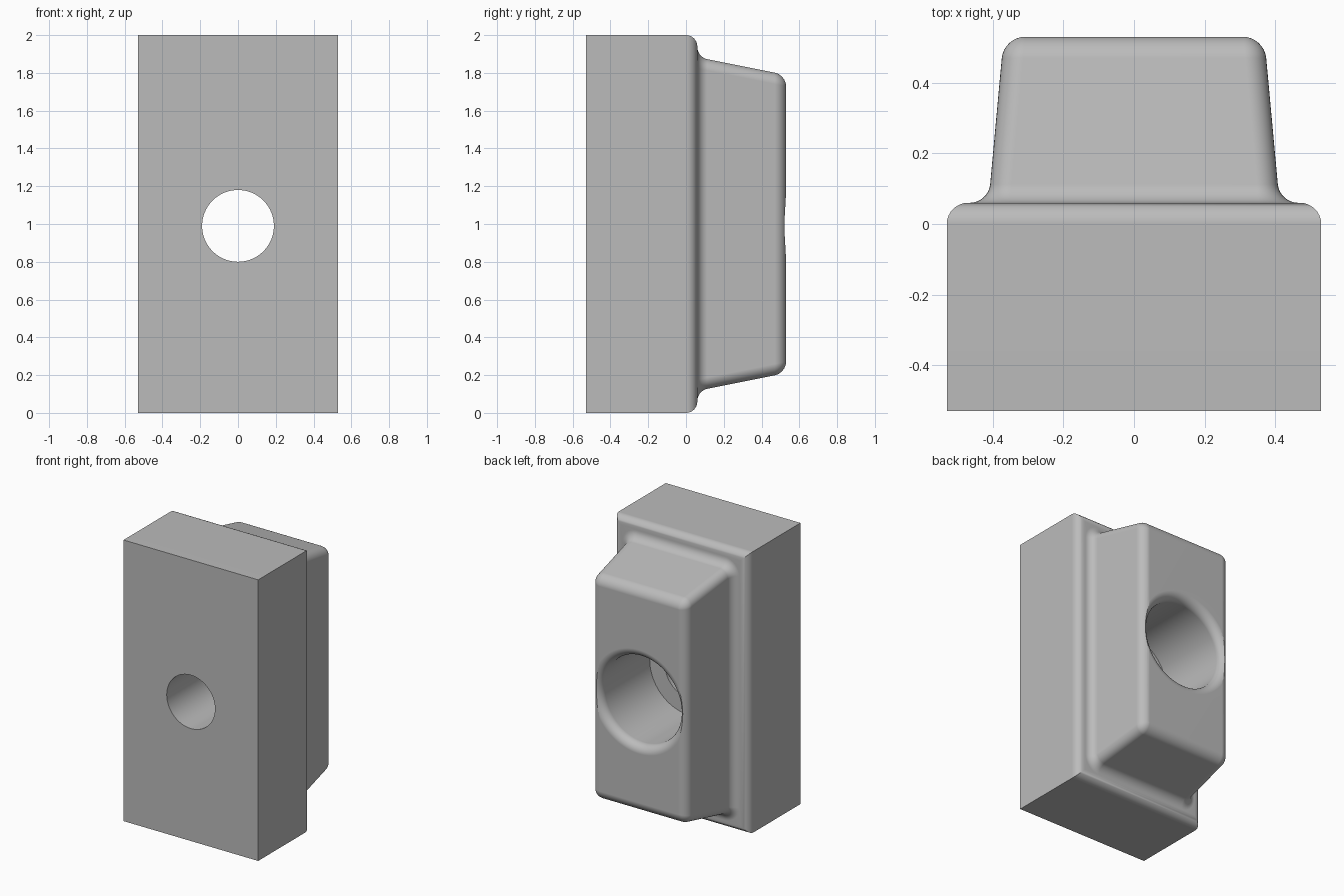
import bpy, bmesh
from math import sin, cos, pi

cube = bpy.data.objects.get("Cube")
if cube:
    bpy.data.objects.remove(cube, do_unlink=True)

MID = 1.0        # height of the block centre
HOLE_Z = 0.99    # height of the bore axis
FIL = 0.06       # edge rounding
STEPS = 8
ARC = [i * pi / 2 / STEPS for i in range(STEPS + 1)]

grey = bpy.data.materials.new("grey metal")
grey.use_nodes = True
grey.diffuse_color = (0.5, 0.5, 0.5, 1)
grey.node_tree.nodes["Principled BSDF"].inputs["Base Color"].default_value = (0.5, 0.5, 0.5, 1)


def mesh_object(name, bm):
    bmesh.ops.remove_doubles(bm, verts=bm.verts, dist=0.0005)
    bmesh.ops.recalc_face_normals(bm, faces=bm.faces)
    mesh = bpy.data.meshes.new(name)
    bm.to_mesh(mesh)
    bm.free()
    mesh.materials.append(grey)
    obj = bpy.data.objects.new(name, mesh)
    bpy.context.collection.objects.link(obj)
    return obj


def loft(name, rings):
    """Skin a list of equal-length point rings and cap both ends."""
    bm = bmesh.new()
    loops = [[bm.verts.new(p) for p in ring] for ring in rings]
    n = len(loops[0])
    for a, b in zip(loops, loops[1:]):
        for i in range(n):
            j = (i + 1) % n
            bm.faces.new((a[i], a[j], b[j], b[i]))
    bm.faces.new(loops[0])
    bm.faces.new(loops[-1])
    return mesh_object(name, bm)


def rounded_rect(y, hx, hz, r):
    """Rectangle with rounded corners, standing at depth y."""
    pts = []
    for k, (sx, sz) in enumerate([(1, 1), (-1, 1), (-1, -1), (1, -1)]):
        for t in ARC:
            a = t + k * pi / 2
            pts.append((sx * (hx - r) + r * cos(a), y, MID + sz * (hz - r) + r * sin(a)))
    return pts


def circle(y, r, n=96):
    return [(r * cos(2 * pi * i / n), y, HOLE_Z + r * sin(2 * pi * i / n)) for i in range(n)]


def boss_ring(y, grow, r):
    """Drafted boss section, grown or shrunk by a fillet offset."""
    d = y - FIL
    return rounded_rect(y, 0.412 - 0.092 * d + grow, 0.883 - 0.2 * d + grow, r)


# Block with a rounded back edge
rings = [rounded_rect(-0.53, 0.53, 1.0, 0)]
for t in ARC:
    inset = FIL * (1 - cos(t))
    rings.append(rounded_rect(FIL * sin(t), 0.53 - inset, 1.0 - inset, 0))

# Concave fillet, tapered boss, rounded boss rim
for t in ARC:
    grow = 0.052 * (1 - sin(t))
    rings.append(boss_ring(FIL + 0.052 * (1 - cos(t)), grow, FIL + grow))
for t in ARC:
    inset = FIL * (1 - cos(t))
    rings.append(boss_ring(0.47 + FIL * sin(t), -inset, FIL - inset))
block = loft("block_with_boss", rings)

# Stepped bore with a flared mouth
bore = [circle(-0.7, 0.19), circle(-0.035, 0.19), circle(-0.035, 0.31)]
bore += [circle(0.47 + FIL * sin(t), 0.31 + FIL * (1 - cos(t))) for t in ARC]
bore.append(circle(0.7, 0.37))
cutter = loft("bore_cutter", bore)
cutter.hide_render = True

bpy.ops.object.select_all(action="DESELECT")
bpy.context.view_layer.objects.active = block
block.select_set(True)
cut = block.modifiers.new("bore", "BOOLEAN")
cut.operation = "DIFFERENCE"
cut.solver = "EXACT"
cut.object = cutter
bpy.ops.object.modifier_apply(modifier=cut.name)
bpy.data.objects.remove(cutter, do_unlink=True)

# Smooth roundings, crisp edges, flat large faces
bpy.ops.object.shade_smooth_by_angle(angle=pi / 6)
weighted = block.modifiers.new("flat faces", "WEIGHTED_NORMAL")
weighted.keep_sharp = True
